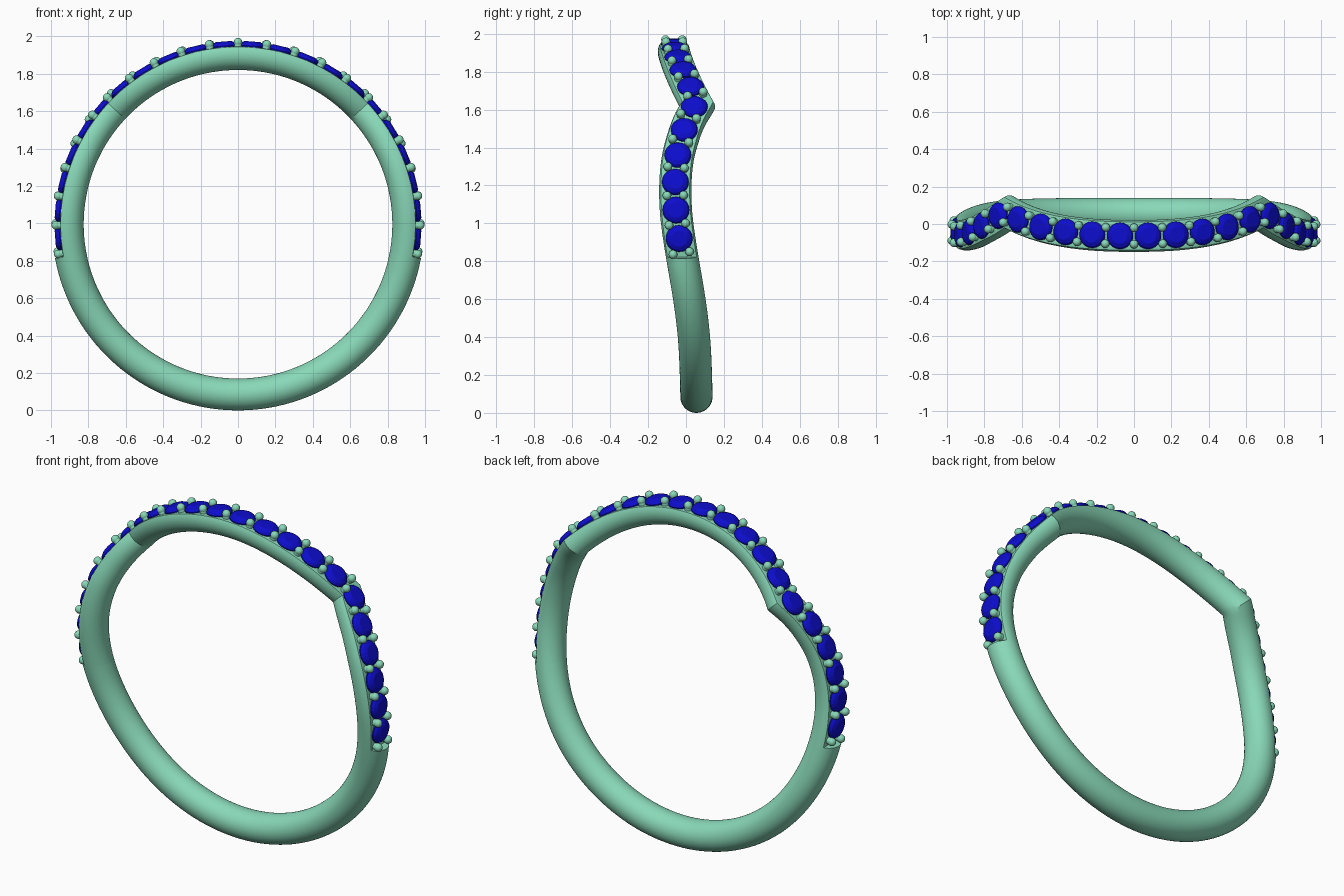
import bpy, bmesh
from math import sin, cos, pi, radians, sqrt
from mathutils import Vector, Matrix

if "Cube" in bpy.data.objects:
    bpy.data.objects.remove(bpy.data.objects["Cube"])

R, TUBE, CZ = 0.91, 0.085, 0.995      # centreline radius, wire radius, ring centre height
CUSP, END, FLAT = 47.0, 100.5, 0.95   # cusp angle, end of setting, flat bed radius

# sideways wave of the band below the cusp: (angle from top, y)
WAVE = [(47, .062), (53, .02), (58.5, -.009), (67.5, -.043), (76.5, -.056), (85.5, -.053),
        (94.5, -.036), (116, .018), (131, .042), (150, .052), (180, .055)]

def wave(deg):
    a = abs(deg)
    if a <= CUSP:
        return -.064 + .126 * (a / CUSP) ** 2.4
    n = len(WAVE)
    def tangent(i):
        if i == n - 1:
            return 0
        p, q = WAVE[max(i - 1, 0)], WAVE[i + 1]
        return (q[1] - p[1]) / (q[0] - p[0])
    i = next(k for k in range(n - 1) if a <= WAVE[k + 1][0])
    (x0, y0), (x1, y1) = WAVE[i], WAVE[i + 1]
    h = x1 - x0
    t = (a - x0) / h
    return ((2*t**3 - 3*t*t + 1) * y0 + (t**3 - 2*t*t + t) * h * tangent(i)
            + (3*t*t - 2*t**3) * y1 + (t**3 - t*t) * h * tangent(i + 1))

def slope(deg):
    e = 0.3
    if abs(abs(deg) - CUSP) < 0.01:   # mitre: use one side only
        return (wave(deg) - wave(abs(deg) - e)) / (radians(e) * R)
    return (wave(deg + e) - wave(deg - e)) / (radians(2 * e) * R)

def place(deg, r, y):
    a = radians(deg)
    return Vector((r * sin(a), y, CZ + r * cos(a)))

def material(name, col):
    m = bpy.data.materials.new(name)
    m.diffuse_color = (*col, 1)
    m.use_nodes = True
    m.node_tree.nodes["Principled BSDF"].inputs["Base Color"].default_value = m.diffuse_color
    return m

def finish(bm, name, mat, angle):
    bmesh.ops.recalc_face_normals(bm, faces=bm.faces)
    me = bpy.data.meshes.new(name)
    bm.to_mesh(me)
    bm.free()
    me.materials.append(mat)
    ob = bpy.data.objects.new(name, me)
    bpy.context.collection.objects.link(ob)
    bpy.ops.object.select_all(action='DESELECT')
    ob.select_set(True)
    bpy.context.view_layer.objects.active = ob
    if angle:
        bpy.ops.object.shade_smooth_by_angle(angle=radians(angle))
    return ob

metal = material("green_metal", (0.25, 0.69, 0.48))
blue = material("blue_stone", (0.004, 0.004, 0.62))

# band: round wire swept round the ring, flattened under the stones
half = [(d * CUSP / 24, True) for d in range(1, 25)]
half += [(CUSP + d * (END - CUSP) / 28, True) for d in range(1, 29)]
half += [(END + d * (180 - END) / 32, False) for d in range(0, 32)]
stations = [(0, True)] + half + [(180, False)] + [(-d, f) for d, f in reversed(half)]
bm = bmesh.new()
rings, SEG = [], 40
for deg, flat in stations:
    widen = sqrt(1 + slope(deg) ** 2) if abs(deg) < 179 else 1
    ring = []
    for k in range(SEG):
        t = 2 * pi * k / SEG
        r = R + TUBE * cos(t)
        if flat:
            r = min(r, FLAT)
        ring.append(bm.verts.new(place(deg, r, wave(deg) + TUBE * widen * sin(t))))
    rings.append(ring)
for i, a in enumerate(rings):
    b = rings[(i + 1) % len(rings)]
    for k in range(SEG):
        j = (k + 1) % SEG
        bm.faces.new((a[k], a[j], b[j], b[k]))
finish(bm, "band", metal, 28)

# stones: round cut gems, 11 each side of the top
profile = [(.068, .938), (.071, .956), (.062, .970), (.042, .980)]
bm = bmesh.new()
for i in range(-11, 11):
    deg = 4.5 + 9 * i
    N = 20
    loops = []
    for rad, h in profile:
        loop = []
        for k in range(N):
            t = 2 * pi * k / N
            u = radians(deg)
            base = place(deg, h, wave(deg))
            side = Vector((cos(u), 0, -sin(u)))
            loop.append(bm.verts.new(base + side * rad * cos(t) + Vector((0, rad * sin(t), 0))))
        loops.append(loop)
    for a, b in zip(loops, loops[1:]):
        for k in range(N):
            bm.faces.new((a[k], a[(k + 1) % N], b[(k + 1) % N], b[k]))
    bm.faces.new(loops[-1])
    tip = bm.verts.new(place(deg, .895, wave(deg)))   # pavilion point
    for k in range(N):
        bm.faces.new((tip, loops[0][(k + 1) % N], loops[0][k]))
finish(bm, "stones", blue, 0)

# beads: a pair of grains between neighbouring stones
bm = bmesh.new()
for i in range(-11, 12):
    deg = 9 * i
    u, s = radians(deg), slope(deg)
    across = Vector((-s * cos(u), 1, s * sin(u))).normalized()
    for sgn in (-1, 1):
        p = place(deg, .974, wave(deg)) + across * .044 * sgn
        bmesh.ops.create_uvsphere(bm, u_segments=16, v_segments=10, radius=.023,
                                  matrix=Matrix.Translation(p))
        # short stem rooting the grain in the band
        stem = Matrix.Translation(p - place(deg, .02, 0) + Vector((0, 0, CZ))) @ Matrix.Rotation(u, 4, 'Y')
        bmesh.ops.create_cone(bm, cap_ends=True, segments=12, radius1=.02, radius2=.02,
                              depth=.04, matrix=stem)
finish(bm, "beads", metal, 40)
